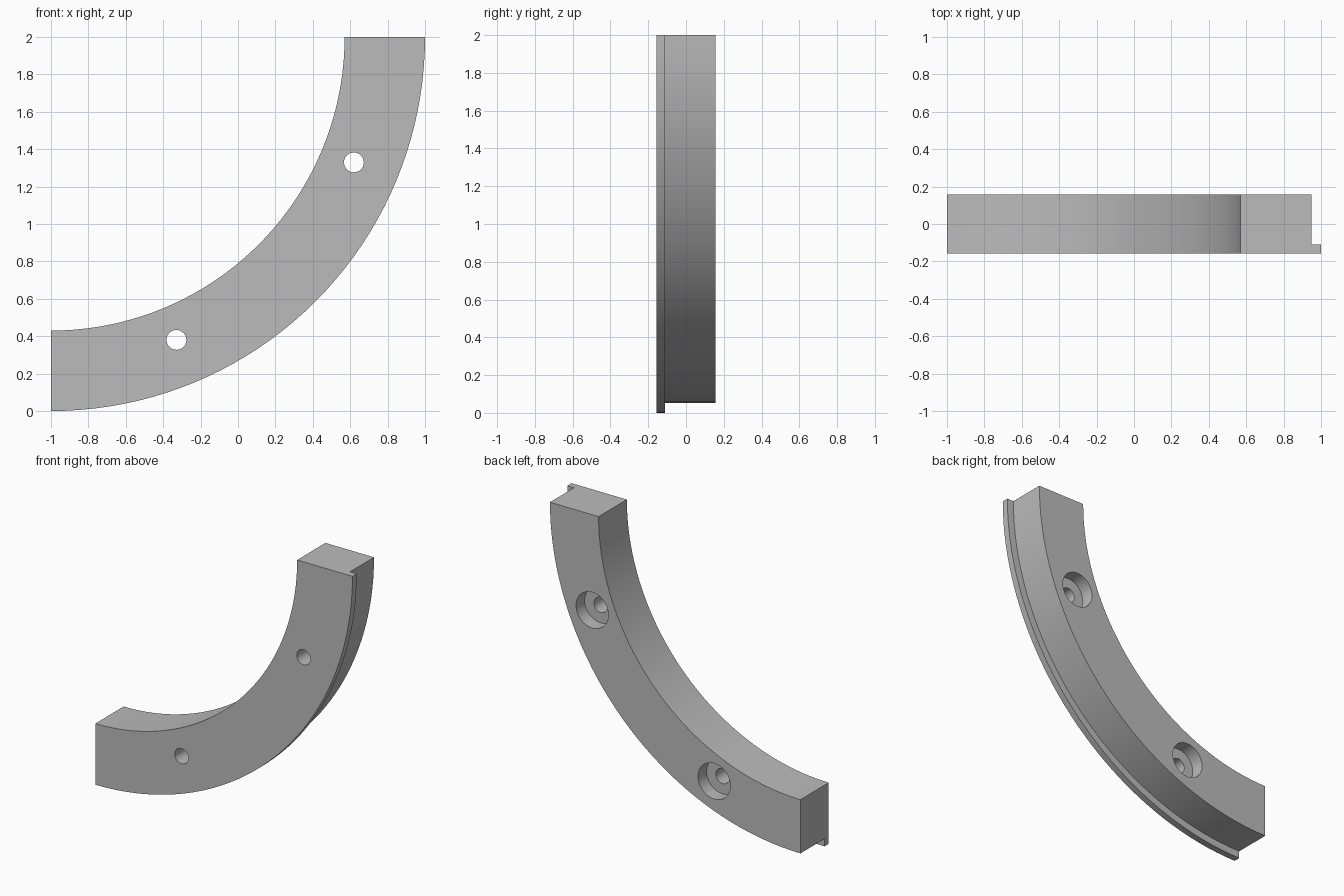
import bpy
import bmesh
from math import sin, cos, pi, radians
from mathutils import Matrix, Vector

if "Cube" in bpy.data.objects:
    bpy.data.objects.remove(bpy.data.objects["Cube"])

CENTRE = Vector((-1, 0, 2))      # axis of the arc
HALF = 0.157                     # half the thickness
INNER, BODY, OUTER = 1.57, 1.948, 2.0
LIP_BACK = -0.11
SEGMENTS = 40

grey = bpy.data.materials.new("grey")
grey.use_nodes = True
colour = (0.5, 0.5, 0.5, 1)
grey.diffuse_color = colour
grey.node_tree.nodes["Principled BSDF"].inputs["Base Color"].default_value = colour


def make_object(name, bm):
    bmesh.ops.recalc_face_normals(bm, faces=bm.faces)
    mesh = bpy.data.meshes.new(name)
    bm.to_mesh(mesh)
    bm.free()
    mesh.materials.append(grey)
    obj = bpy.data.objects.new(name, mesh)
    bpy.context.collection.objects.link(obj)
    return obj


def on_arc(radius, angle, y=0):
    """Point at an angle measured from straight down towards +x."""
    return CENTRE + Vector((radius * sin(angle), y, -radius * cos(angle)))


# Quarter ring: stepped cross-section swept round the arc
profile = [(INNER, -HALF), (OUTER, -HALF), (OUTER, LIP_BACK),
           (BODY, LIP_BACK), (BODY, HALF), (INNER, HALF)]
bm = bmesh.new()
rings = [[bm.verts.new(on_arc(r, pi / 2 * i / SEGMENTS, y)) for r, y in profile]
         for i in range(SEGMENTS + 1)]
for a, b in zip(rings, rings[1:]):
    for j in range(len(profile)):
        k = (j + 1) % len(profile)
        bm.faces.new((a[j], a[k], b[k], b[j]))
bm.faces.new(rings[0])
bm.faces.new(rings[-1])
# Merge the flat strips into single front, back and lip faces
bmesh.ops.recalc_face_normals(bm, faces=bm.faces)
bmesh.ops.dissolve_limit(bm, angle_limit=radians(0.5), verts=bm.verts, edges=bm.edges)
ring = make_object("quarter_ring", bm)


def cut_hole(name, angle, radius, y_from, y_to):
    bm = bmesh.new()
    place = (Matrix.Translation(on_arc(1.753, angle, (y_from + y_to) / 2))
             @ Matrix.Rotation(pi / 2, 4, "X"))
    bmesh.ops.create_cone(bm, cap_ends=True, segments=32, radius1=radius,
                          radius2=radius, depth=y_to - y_from, matrix=place)
    cutter = make_object(name, bm)
    cutter.hide_render = True
    mod = ring.modifiers.new(name, "BOOLEAN")
    mod.operation = "DIFFERENCE"
    mod.solver = "EXACT"
    mod.object = cutter
    bpy.ops.object.select_all(action="DESELECT")
    bpy.context.view_layer.objects.active = ring
    ring.select_set(True)
    bpy.ops.object.modifier_apply(modifier=mod.name)
    bpy.data.objects.remove(cutter)


# Two bolt holes, each with a counterbore at the back
for side, angle in (("lower", pi / 8), ("upper", 3 * pi / 8)):
    cut_hole(side + "_bolt_hole", angle, 0.053, -0.3, 0.3)
    cut_hole(side + "_counterbore", angle, 0.126, HALF - 0.095, 0.3)

bpy.ops.object.shade_smooth_by_angle(angle=radians(30))
